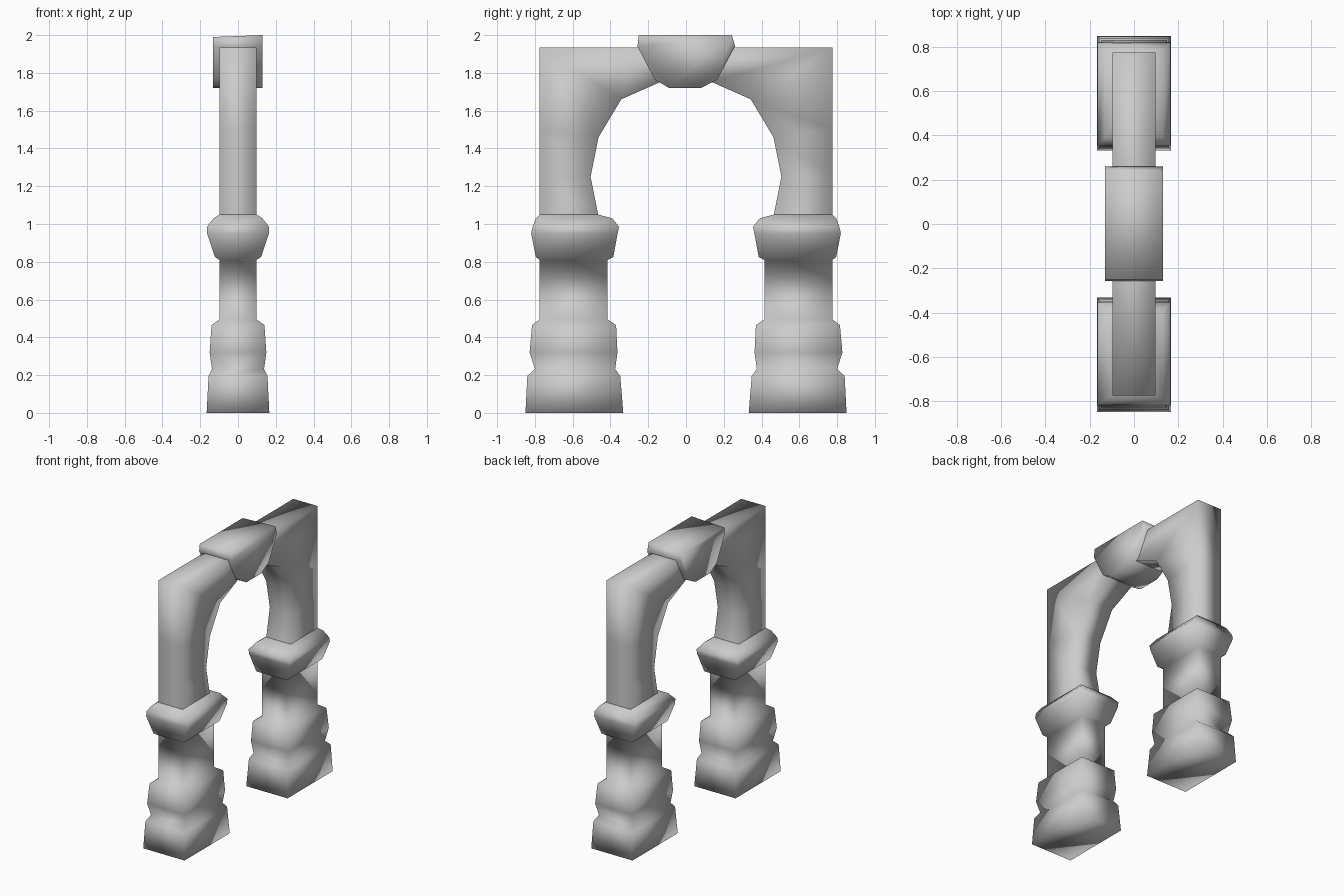
import bpy, bmesh

if "Cube" in bpy.data.objects:
    bpy.data.objects.remove(bpy.data.objects["Cube"])


def finish(name, bm):
    bmesh.ops.recalc_face_normals(bm, faces=bm.faces)
    mesh = bpy.data.meshes.new(name)
    bm.to_mesh(mesh)
    bm.free()
    for p in mesh.polygons:
        p.use_smooth = True
    obj = bpy.data.objects.new(name, mesh)
    bpy.context.collection.objects.link(obj)
    return obj


# Pillar: rectangular rings (z, outer y, inner y, half width), base to capital
RINGS = [
    (0.00, 0.85, 0.332, 0.166),
    (0.195, 0.84, 0.348, 0.156),
    (0.232, 0.80, 0.375, 0.138),
    (0.32, 0.828, 0.363, 0.150),
    (0.465, 0.815, 0.370, 0.140),
    (0.495, 0.775, 0.415, 0.098),
    (0.81, 0.775, 0.415, 0.098),
    (0.825, 0.795, 0.385, 0.122),
    (0.95, 0.82, 0.362, 0.164),
    (0.985, 0.812, 0.355, 0.164),
    (1.03, 0.795, 0.390, 0.130),
    (1.05, 0.775, 0.465, 0.098),
]


def pillar(name, side):
    bm = bmesh.new()
    loops = []
    for z, outer, inner, w in RINGS:
        loops.append([bm.verts.new((x, side * y, z)) for x, y in
                      ((-w, outer), (w, outer), (w, inner), (-w, inner))])
    for a, b in zip(loops, loops[1:]):
        for i in range(4):
            j = (i + 1) % 4
            bm.faces.new((a[i], a[j], b[j], b[i]))
    bm.faces.new(loops[0])
    return finish(name, bm)


pillar("front_pillar", -1)
pillar("back_pillar", 1)

# Arch: pairs of inner-curve and outer-frame points for half the span
HALF = [
    ((0.465, 1.05), (0.775, 1.05)),
    ((0.505, 1.25), (0.775, 1.25)),
    ((0.463, 1.46), (0.775, 1.50)),
    ((0.343, 1.66), (0.775, 1.935)),
    ((0.135, 1.752), (0.25, 1.935)),
]
span = [((-i[0], i[1]), (-o[0], o[1])) for i, o in HALF] + HALF[::-1]
W = 0.098
bm = bmesh.new()
sections = []
for (iy, iz), (oy, oz) in span:
    sections.append([bm.verts.new(c) for c in
                     ((-W, iy, iz), (W, iy, iz), (W, oy, oz), (-W, oy, oz))])
for a, b in zip(sections, sections[1:]):
    for i in range(4):
        j = (i + 1) % 4
        bm.faces.new((a[i], a[j], b[j], b[i]))
finish("arch", bm)

# Keystone: tapered block with a slightly sloping top
KEY = [(-0.25, 2.0), (-0.257, 1.94), (-0.165, 1.765), (-0.09, 1.72),
       (0.08, 1.72), (0.165, 1.765), (0.26, 1.94), (0.243, 2.0)]
bm = bmesh.new()
left = [bm.verts.new((-0.132, y, z - (0.01 if z == 2.0 else 0))) for y, z in KEY]
right = [bm.verts.new((0.13, y, z)) for y, z in KEY]
bm.faces.new(left)
bm.faces.new(right)
for i in range(len(KEY)):
    j = (i + 1) % len(KEY)
    bm.faces.new((left[i], left[j], right[j], right[i]))
finish("keystone", bm)
